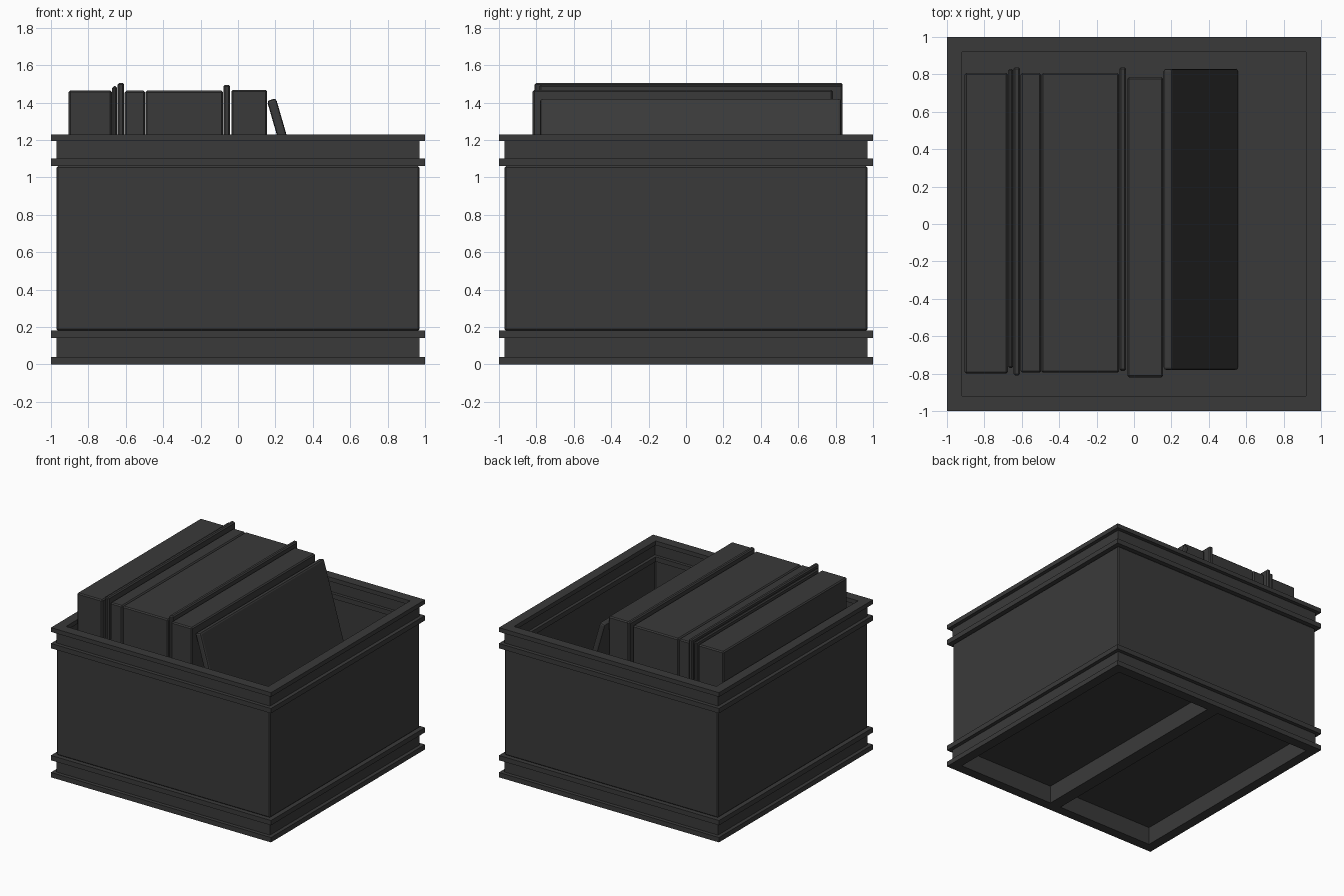
import bpy, bmesh

if "Cube" in bpy.data.objects:
    bpy.data.objects.remove(bpy.data.objects["Cube"])

dark = bpy.data.materials.new("charcoal")
dark.diffuse_color = (0.042, 0.042, 0.042, 1)
dark.use_nodes = True
dark.node_tree.nodes["Principled BSDF"].inputs["Base Color"].default_value = dark.diffuse_color


def finish(name, bm, bevel=0.0, segments=1):
    bmesh.ops.recalc_face_normals(bm, faces=bm.faces)
    mesh = bpy.data.meshes.new(name)
    bm.to_mesh(mesh)
    bm.free()
    mesh.materials.append(dark)
    ob = bpy.data.objects.new(name, mesh)
    bpy.context.collection.objects.link(ob)
    if bevel:
        mod = ob.modifiers.new("bevel", 'BEVEL')
        mod.width = bevel
        mod.segments = segments
    return ob


def box(name, x0, x1, y0, y1, z0, z1, bevel=0.0, segments=1):
    """Box with its origin at its centre."""
    bm = bmesh.new()
    bmesh.ops.create_cube(bm, size=1)
    bmesh.ops.scale(bm, vec=(x1 - x0, y1 - y0, z1 - z0), verts=bm.verts)
    ob = finish(name, bm, bevel, segments)
    ob.location = ((x0 + x1) / 2, (y0 + y1) / 2, (z0 + z1) / 2)
    return ob


def square_frame(name, outer, inner, z0, z1, bevel=0.0):
    """Open square tube: outer and inner half widths."""
    bm = bmesh.new()
    corners = [(-1, -1), (1, -1), (1, 1), (-1, 1)]
    profile = [(outer, z0), (outer, z1), (inner, z1), (inner, z0)]
    loops = [[bm.verts.new((cx * r, cy * r, z)) for cx, cy in corners]
             for r, z in profile]
    for i in range(4):
        a, b = loops[i], loops[(i + 1) % 4]
        for j in range(4):
            k = (j + 1) % 4
            bm.faces.new((a[j], a[k], b[k], b[j]))
    return finish(name, bm, bevel)


# Crate: projecting flanges, recessed bands and main walls
for name, z0, z1 in [("base_flange", 0, 0.04), ("lower_flange", 0.14, 0.18),
                     ("upper_flange", 1.06, 1.10), ("rim_flange", 1.195, 1.23)]:
    square_frame(name, 1.0, 0.92, z0, z1)
square_frame("lower_band", 0.97, 0.92, 0.04, 0.14)
square_frame("upper_band", 0.97, 0.945, 1.10, 1.195)
square_frame("crate_walls", 0.97, 0.94, 0.18, 1.06, 0.008)

# Crate floor and the rib beneath it
box("crate_floor", -0.95, 0.95, -0.95, 0.95, 0.145, 0.178)
box("floor_rib", -0.05, 0.05, -0.92, 0.92, 0.0, 0.15)

# Upright sleeves packed side by side: x range, y range, top
sleeves = [
    (-0.905, -0.675, -0.80, 0.807, 1.465),
    (-0.673, -0.646, -0.77, 0.83, 1.487),
    (-0.644, -0.609, -0.81, 0.838, 1.505),
    (-0.606, -0.497, -0.795, 0.807, 1.463),
    (-0.495, -0.080, -0.795, 0.807, 1.463),
    (-0.078, -0.042, -0.785, 0.838, 1.495),
    (-0.036, 0.156, -0.82, 0.785, 1.467),
]
for i, (x0, x1, y0, y1, top) in enumerate(sleeves, 1):
    box(f"sleeve_{i}", x0, x1, y0, y1, 0.178, top, 0.009)

# Last sleeve leans against the stack
lean = box("leaning_sleeve", 0.332, 0.382, -0.78, 0.83, 0.161, 1.441, 0.014, 2)
lean.rotation_euler.y = -0.282
